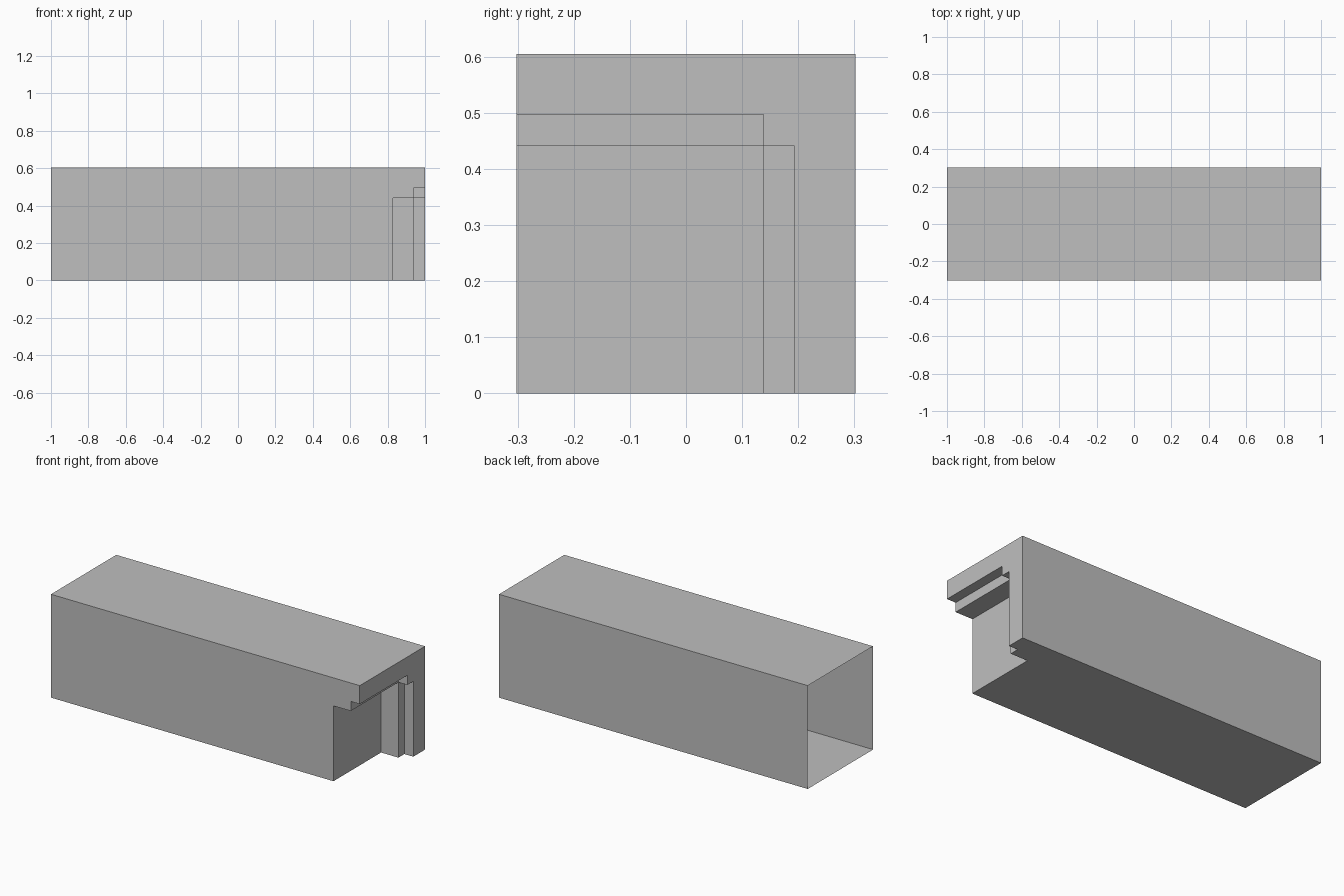
import bpy, bmesh

if "Cube" in bpy.data.objects:
    bpy.data.objects.remove(bpy.data.objects["Cube"])

# Grid planes: outer box plus the two rebate steps at the right end
XS = [-1.0, 0.83, 0.942, 1.0]
YS = [-0.302, 0.138, 0.193, 0.302]
ZS = [0.0, 0.441, 0.497, 0.605]


def solid(c):
    """True where the grid cell belongs to the block."""
    i, j, k = c
    if min(c) < 0 or max(c) > 2:
        return False
    recess = i >= 1 and j == 0 and k == 0
    rebate = i == 2 and (j, k) in ((0, 1), (1, 0))
    return not (recess or rebate)


bm = bmesh.new()
verts = {}


def vert(g):
    if g not in verts:
        verts[g] = bm.verts.new((XS[g[0]], YS[g[1]], ZS[g[2]]))
    return verts[g]


# Skin of the block, left open at the left end
for cell in [(i, j, k) for i in range(3) for j in range(3) for k in range(3)]:
    if not solid(cell):
        continue
    for axis in range(3):
        for side in (0, 1):
            near = list(cell)
            near[axis] += 2 * side - 1
            if solid(near) or (axis == 0 and side == 0 and cell[0] == 0):
                continue
            u, v = (axis + 1) % 3, (axis + 2) % 3
            ring = []
            for du, dv in ((0, 0), (1, 0), (1, 1), (0, 1)):
                g = list(cell)
                g[axis] += side
                g[u] += du
                g[v] += dv
                ring.append(vert(tuple(g)))
            bm.faces.new(ring if side else ring[::-1])

# Merge flat areas into single faces
bmesh.ops.dissolve_limit(bm, angle_limit=0.01, verts=bm.verts[:], edges=bm.edges[:])

mesh = bpy.data.meshes.new("notched_block")
bm.to_mesh(mesh)
bm.free()
grey = bpy.data.materials.new("light_grey")
grey.diffuse_color = (0.52, 0.52, 0.52, 1)
grey.use_nodes = True
grey.node_tree.nodes["Principled BSDF"].inputs["Base Color"].default_value = grey.diffuse_color
mesh.materials.append(grey)
bpy.context.collection.objects.link(bpy.data.objects.new("notched_block", mesh))
